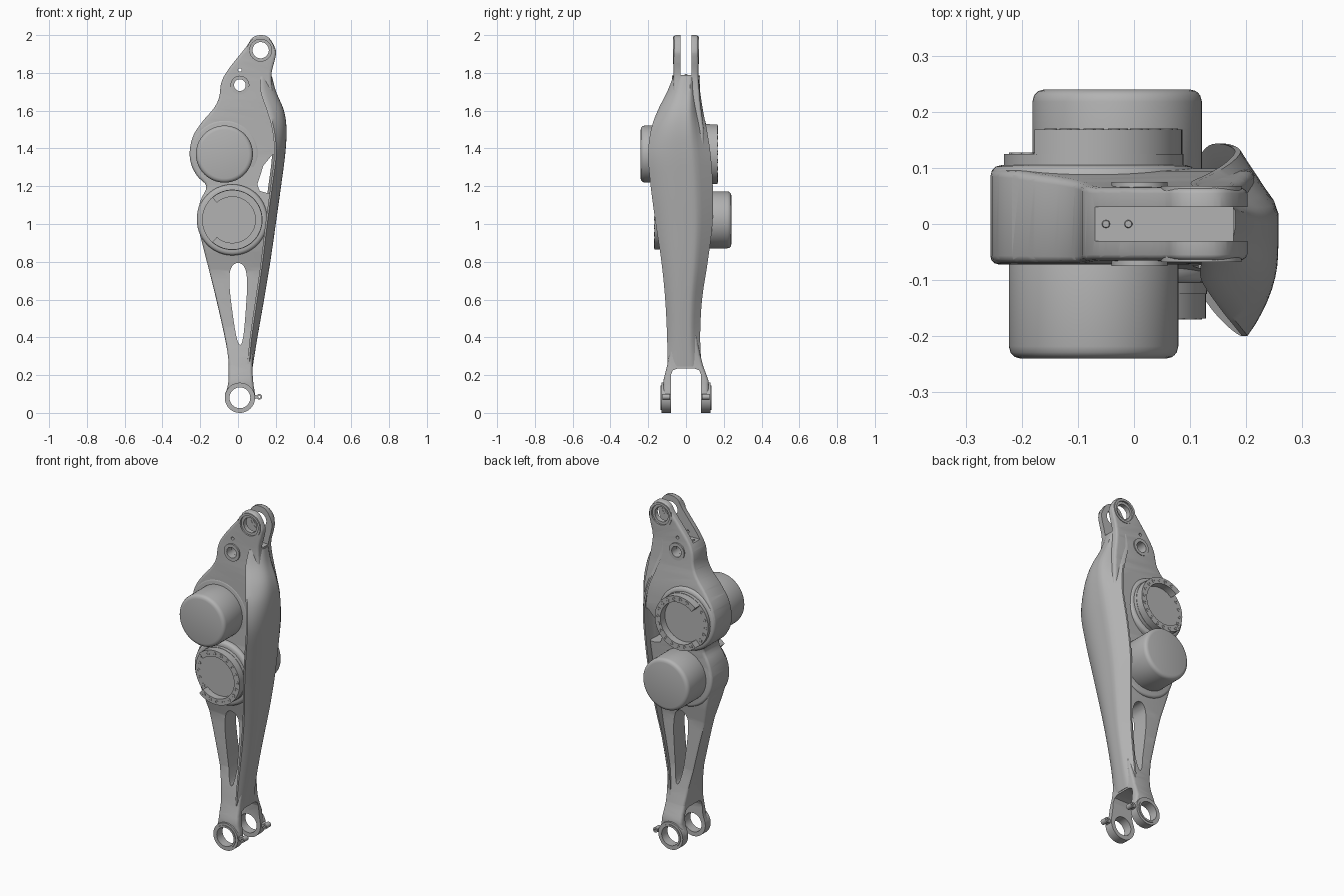
import bpy, bmesh
from math import sin, cos, radians

cube = bpy.data.objects.get("Cube")
if cube:
    bpy.data.objects.remove(cube, do_unlink=True)

grey = bpy.data.materials.new("machined_grey")
grey.use_nodes = True
grey.diffuse_color = (0.45, 0.45, 0.45, 1)
grey.node_tree.nodes["Principled BSDF"].inputs["Base Color"].default_value = grey.diffuse_color
parts = []


def finish(bm, name, keep=True):
    bmesh.ops.remove_doubles(bm, verts=bm.verts[:], dist=1e-5)
    bmesh.ops.recalc_face_normals(bm, faces=bm.faces[:])
    mesh = bpy.data.meshes.new(name)
    bm.to_mesh(mesh)
    bm.free()
    mesh.materials.append(grey)
    obj = bpy.data.objects.new(name, mesh)
    bpy.context.scene.collection.objects.link(obj)
    if keep:
        parts.append(obj)
    else:
        obj.hide_render = True
    return obj


def smooth(pts, closed, n=4):
    """Catmull-Rom curve through points of any dimension."""
    count, out = len(pts), []
    for i in range(count if closed else count - 1):
        ids = [i - 1, i, i + 1, i + 2]
        p = [pts[k % count] if closed else pts[min(max(k, 0), count - 1)] for k in ids]
        for j in range(n):
            t = j / n
            out.append(tuple(0.5 * (2 * b + (c - a) * t + (2 * a - 5 * b + 4 * c - d) * t ** 2
                                    + (3 * b - a - 3 * c + d) * t ** 3)
                             for a, b, c, d in zip(*p)))
    return out if closed else out + [pts[-1]]


def prism_bm(pts, lo, hi, axis="y"):
    bm = bmesh.new()
    put = (lambda p, h: (p[0], h, p[1])) if axis == "y" else (lambda p, h: (h, p[0], p[1]))
    a, b = [[bm.verts.new(put(p, h)) for p in pts] for h in (lo, hi)]
    caps = [bm.faces.new(a), bm.faces.new(b[::-1])]
    for i in range(len(pts)):
        k = (i + 1) % len(pts)
        bm.faces.new((a[k], a[i], b[i], b[k]))
    bmesh.ops.recalc_face_normals(bm, faces=bm.faces[:])
    return bm, caps


def lathe(name, cx, cz, profile, a0=0, a1=360, steps=64, keep=True):
    """Turn a closed (radius, y) profile about an axis along y."""
    bm = bmesh.new()
    full = a1 - a0 >= 360
    n = steps if full else steps + 1
    angles = [radians(a0 + (a1 - a0) * i / steps) for i in range(n)]
    rings = [[bm.verts.new((cx + r * cos(t), y, cz + r * sin(t))) for r, y in profile] for t in angles]
    for i in range(steps):
        a, b = rings[i], rings[(i + 1) % n]
        for j in range(len(profile)):
            k = (j + 1) % len(profile)
            if profile[j][0] or profile[k][0]:
                bm.faces.new((a[j], a[k], b[k], b[j]))
    if not full:
        bm.faces.new(rings[0])
        bm.faces.new(rings[-1][::-1])
    return finish(bm, name, keep)


def rod(r, y0, y1):
    return [(0, y0), (r, y0), (r, y1), (0, y1)]


def tube(r0, r1, y0, y1):
    return [(r0, y0), (r1, y0), (r1, y1), (r0, y1)]


def rounded(r, y0, y1, b0, b1):
    """Rod profile with rounded rims of size b0 and b1."""
    d = 1 if y1 > y0 else -1
    arc = [(0, 1), (0.13, 0.5), (0.3, 0.3), (0.5, 0.13), (1, 0)]
    low = [(r - b0 * v, y0 + d * b0 * u) for u, v in arc]
    high = [(r - b1 * v, y1 - d * b1 * u) for u, v in arc[::-1]]
    return [(0, y0)] + low + high + [(0, y1)]


def cut(obj, cutter):
    mod = obj.modifiers.new("cut", "BOOLEAN")
    mod.operation, mod.solver, mod.object = "DIFFERENCE", "EXACT", cutter
    bpy.context.view_layer.update()
    graph = bpy.context.evaluated_depsgraph_get()
    mesh = bpy.data.meshes.new_from_object(obj.evaluated_get(graph))
    obj.modifiers.clear()
    obj.data = mesh
    bpy.data.objects.remove(cutter, do_unlink=True)


# Main frame: rounded slab whose depth varies with height, thin at the struts
outline = [(.01, 0), (-.05, .03), (-.07, .085), (-.055, .14), (-.05, .2), (-.057, .33),
           (-.115, .6), (-.19, .9), (-.218, 1.02), (-.2, 1.12), (-.168, 1.2), (-.22, 1.26),
           (-.255, 1.36), (-.24, 1.46), (-.19, 1.54), (-.13, 1.61), (-.1, 1.67), (-.088, 1.75),
           (-.05, 1.82), (.045, 1.94), (.075, 1.985), (.12, 2), (.165, 1.985), (.2, 1.92),
           (.195, 1.87), (.178, 1.8), (.18, 1.73), (.2, 1.6), (.215, 1.44), (.195, 1.2),
           (.145, .86), (.105, .545), (.077, .3), (.08, .17), (.09, .085), (.07, .03)]
depths = [(0, -.12, .12), (.17, -.12, .12), (.25, -.1, .09), (.33, -.085, .07), (.45, -.06, .05),
          (.75, -.055, .045), (.88, -.085, .065), (1.03, -.1, .07), (1.2, -.075, .075), (1.37, -.07, .1),
          (1.5, -.07, .095), (1.65, -.07, .075), (1.78, -.065, .065), (2.1, -.065, .065)]


def depth_at(z):
    for (z0, f0, b0), (z1, f1, b1) in zip(depths, depths[1:]):
        if z <= z1:
            t = max(0, (z - z0) / (z1 - z0))
            return f0 + (f1 - f0) * t, b0 + (b1 - b0) * t
    return depths[-1][1:]


bm, caps = prism_bm(smooth(outline, True), -0.1, 0.1)
rim = list({e for f in caps for e in f.edges})
bmesh.ops.bevel(bm, geom=rim, offset=0.016, offset_type="OFFSET", segments=3, profile=0.5,
                affect="EDGES", clamp_overlap=False)
bmesh.ops.triangulate(bm, faces=bm.faces[:])
for i in range(1, 40):
    bmesh.ops.bisect_plane(bm, geom=bm.verts[:] + bm.edges[:] + bm.faces[:], dist=1e-5,
                           plane_co=(0, 0, i * 0.05 + 0.003), plane_no=(0, 0, 1))
for v in bm.verts:
    front, back = depth_at(v.co.z)
    v.co.y = (front + back) / 2 + v.co.y / 0.2 * (back - front)
frame = finish(bm, "main_frame")

# Fork slots, windows and pin holes
top_slot = [(-.03, 1.79), (.03, 1.79), (.03, 2.1), (-.03, 2.1)]
low_slot = [(-.08, -.1), (.08, -.1), (.08, .2), (.07, .225), (.045, .235),
            (-.045, .235), (-.07, .225), (-.08, .2)]
for pts in (top_slot, low_slot):
    cut(frame, finish(prism_bm(pts, -0.4, 0.4, "x")[0], "slot_cutter", False))
strut_window = [(0, .795), (-.035, .77), (-.046, .71), (-.038, .6), (-.01, .41), (.013, .36),
                (.03, .42), (.045, .6), (.048, .7), (.035, .77)]
side_window = [(.18, 1.365), (.135, 1.31), (.102, 1.21), (.115, 1.175), (.15, 1.165), (.25, 1.165), (.25, 1.365)]
for pts in (smooth(strut_window, True), side_window):
    cut(frame, finish(prism_bm(pts, -0.3, 0.3)[0], "window_cutter", False))
for x, z, r in [(.12, 1.92, .058), (.01, 1.735, .036), (.01, .08, .058), (.01, 1.815, .009)]:
    cut(frame, lathe("hole_cutter", x, z, rod(r, -0.3, 0.3), steps=40, keep=False))

# Outer calf shell: crescent section lofted upwards (height, outer x, front, back, edge sweep)
levels = [(.245, .078, -.098, .083, .02), (.4, .103, -.1, .075, .03), (.6, .138, -.11, .085, .036),
          (.8, .171, -.13, .115, .04), (1, .2, -.16, .14, .045), (1.2, .228, -.187, .142, .046),
          (1.37, .25, -.2, .13, .048), (1.5, .257, -.185, .11, .066), (1.6, .243, -.15, .09, .08),
          (1.7, .202, -.1, .075, .072), (1.78, .18, -.068, .066, .05)]
bm = bmesh.new()
loops = []
for z, xo, front, back, sweep in smooth(levels, False, 5):
    half = (back - front) / 2
    outer, inner = [], []
    for i in range(17):
        s = i / 8 - 1
        drop = sweep * (abs(s) ** 2.5 if s < 0 else 1.25 * max(0, (s - 0.45) / 0.55))
        y = front + half * (s + 1)
        outer.append((xo - drop, y, z))
        inner.append((xo - drop - 0.01 - 0.028 * (1 - s * s), y, z))
    loops.append([bm.verts.new(p) for p in outer + inner[::-1]])
for a, b in zip(loops, loops[1:]):
    for j in range(len(a)):
        k = (j + 1) % len(a)
        bm.faces.new((a[j], a[k], b[k], b[j]))
bm.faces.new(loops[0])
bm.faces.new(loops[-1][::-1])
finish(bm, "calf_shell")


# Motors: housing, can on side s, bolted ring with a lower step on the other side
def motor(name, cx, cz, s, radius):
    lathe(name + "_housing", cx, cz, rounded(radius, s * 0.072, -s * 0.105, 0.015, 0.02))
    lathe(name + "_can", cx, cz, rounded(0.151, s * 0.06, s * 0.24, 0.001, 0.022))
    lathe(name + "_flange", cx, cz, tube(0.122, 0.16, -s * 0.09, -s * 0.125))
    lathe(name + "_ring", cx, cz, tube(0.122, 0.158, -s * 0.1, -s * 0.168), 228, 492)
    lathe(name + "_cover", cx, cz, rod(0.123, -s * 0.09, -s * 0.125))
    for i in range(20):
        t = 237 + i * 18
        y = 0.168 if t < 488 else 0.125
        lathe(name + "_bolt", cx + 0.14 * cos(radians(t)), cz + 0.14 * sin(radians(t)),
              tube(0.005, 0.011, -s * (y - 0.005), -s * (y + 0.002)), steps=12)


motor("upper_motor", -0.072, 1.37, -1, 0.184)
motor("lower_motor", -0.03, 1.022, 1, 0.188)

# Pin bosses and stop lugs on both sides
for s, side in ((-1, "front"), (1, "back")):
    lathe(side + "_top_bushing", .12, 1.92, tube(.043, .06, s * .031, s * .058), steps=48)
    lathe(side + "_top_rim", .12, 1.92, tube(.058, .072, s * .055, s * .068), steps=48)
    lathe(side + "_middle_bushing", .01, 1.735, tube(.031, .05, s * .03, s * .075), steps=40)
    lathe(side + "_ankle_ring", .01, .08, tube(.055, .08, s * .08, s * .13), steps=48)
    lathe(side + "_ankle_lip", .01, .08, tube(.055, .066, s * .12, s * .134), steps=48)
    lathe(side + "_lug_pin", .113, .085, tube(.006, .015, s * .085, s * .125), steps=16)
    web = [(.075, .07), (.102, .078), (.102, .092), (.075, .1)]
    finish(prism_bm(web, s * .09, s * .12)[0], side + "_lug_web")

# Screws on the floor of the top slot
for x in (-.05, -.01):
    bm = bmesh.new()
    bmesh.ops.create_cone(bm, cap_ends=True, segments=12, radius1=.008, radius2=.006, depth=.008)
    bmesh.ops.translate(bm, verts=bm.verts[:], vec=(x, 0, 1.791))
    finish(bm, "slot_screw")

# Smooth shading with sharp edges kept
bpy.ops.object.select_all(action="DESELECT")
for obj in parts:
    obj.select_set(True)
bpy.context.view_layer.objects.active = frame
bpy.ops.object.shade_smooth_by_angle(angle=radians(35))
